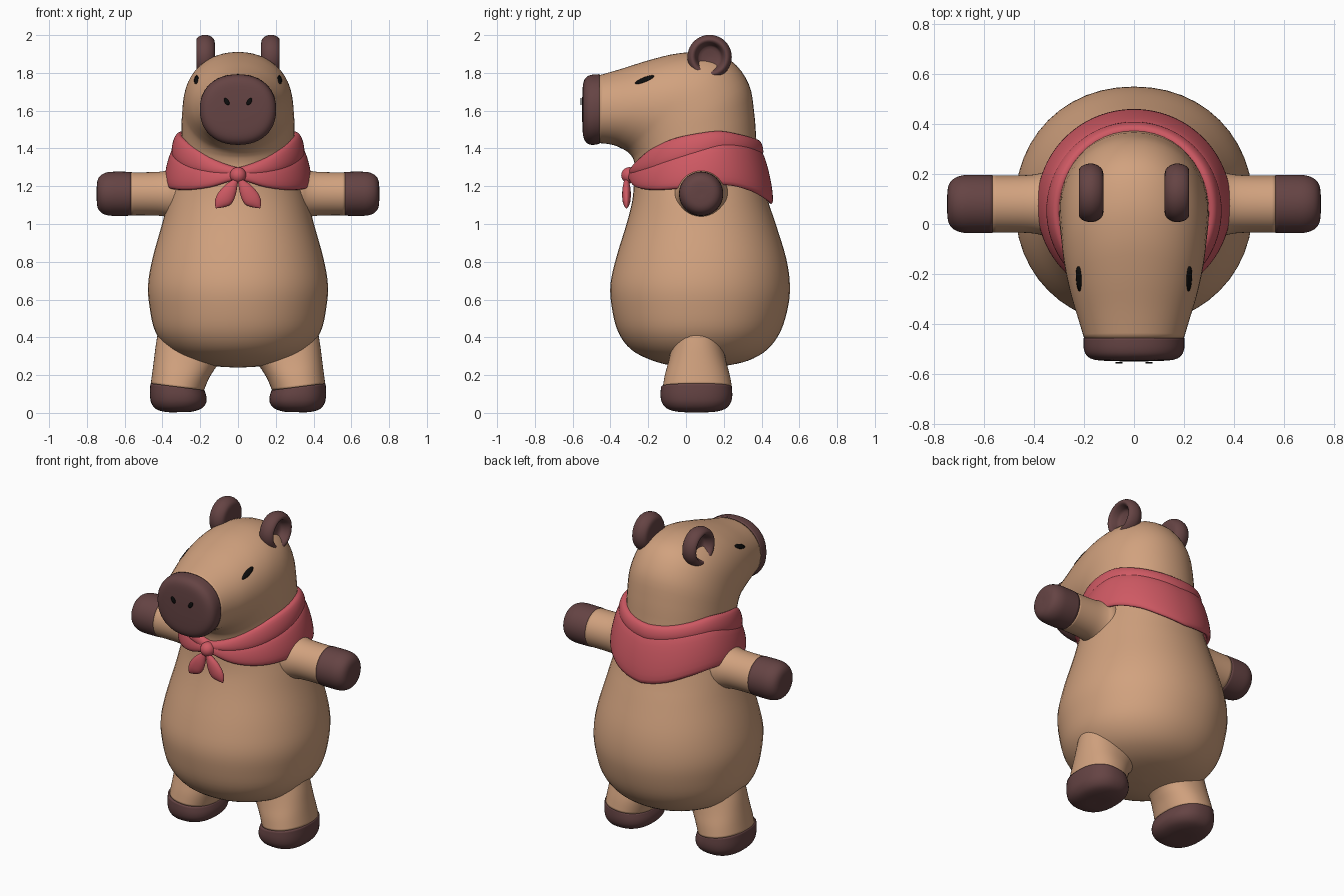
import bpy, bmesh, math
from mathutils import Vector
from mathutils.bvhtree import BVHTree

if "Cube" in bpy.data.objects:
    bpy.data.objects.remove(bpy.data.objects["Cube"])


def material(name, rgb):
    m = bpy.data.materials.new(name)
    m.diffuse_color = (*rgb, 1)
    m.use_nodes = True
    m.node_tree.nodes["Principled BSDF"].inputs["Base Color"].default_value = m.diffuse_color
    return m


TAN = material("tan fur", (0.64, 0.36, 0.21))
BROWN = material("dark brown", (0.13, 0.057, 0.057))
RED = material("scarf red", (0.62, 0.10, 0.125))
BLACK = material("black", (0.004, 0.004, 0.004))


def finish(name, bm, mat, mirror=False, thick=0):
    if not thick:
        bmesh.ops.recalc_face_normals(bm, faces=bm.faces)
    for f in bm.faces:
        f.smooth = True
    me = bpy.data.meshes.new(name)
    bm.to_mesh(me)
    bm.free()
    me.materials.append(mat)
    ob = bpy.data.objects.new(name, me)
    bpy.context.collection.objects.link(ob)
    if thick:
        ob.modifiers.new("thickness", 'SOLIDIFY').thickness = thick
    if mirror:
        ob.modifiers.new("mirror", 'MIRROR').use_mirror_merge = False
    return ob


def spline(rows, n):
    """Catmull-Rom interpolation of equal-length tuples, n steps per span."""
    out = []
    for i in range(len(rows) - 1):
        p = [rows[max(i - 1, 0)], rows[i], rows[i + 1], rows[min(i + 2, len(rows) - 1)]]
        for k in range(n):
            t = k / n
            out.append([0.5 * (2 * b + (c - a) * t + (2 * a - 5 * b + 4 * c - d) * t * t
                               + (3 * b - a - 3 * c + d) * t ** 3) for a, b, c, d in zip(*p)])
    return out + [list(rows[-1])]


def skin(rings, closed=False):
    bm = bmesh.new()
    vs = [[bm.verts.new(p) for p in r] for r in rings]
    m = len(vs[0])
    for a, b in zip(vs, vs[1:] + (vs[:1] if closed else [])):
        for j in range(m):
            bm.faces.new((a[j], a[(j + 1) % m], b[(j + 1) % m], b[j]))
    if not closed:
        bm.faces.new(vs[0])
        bm.faces.new(vs[-1])
    return bm


def loft(rows, place, power=2.0, n=4, sides=48):
    """Each row: first edge (a, z), opposite edge (a, z), half width across."""
    rings = []
    for a0, z0, a1, z1, w in spline(rows, n):
        ring = []
        for j in range(sides):
            t = 2 * math.pi * j / sides
            c, s = [math.copysign(abs(v) ** (2 / power), v) for v in (math.cos(t), math.sin(t))]
            ring.append(place((a0 + a1) / 2 + (a1 - a0) / 2 * c, (z0 + z1) / 2 + (z1 - z0) / 2 * c, w * s))
        rings.append(ring)
    return skin(rings)


def side_on(a, z, w):
    return Vector((w, a, z))


def front_on(y):
    return lambda a, z, w: Vector((a, y + w, z))


# Body, neck and head in one bent loft (front edge, back edge, half width)
body_rows = [
    (.07, .24, .09, .24, .01), (-.06, .248, .21, .25, .14), (-.18, .278, .33, .277, .26),
    (-.29, .335, .43, .335, .365), (-.36, .43, .50, .43, .438), (-.393, .56, .54, .56, .468),
    (-.40, .68, .55, .68, .476), (-.37, .82, .53, .82, .452), (-.315, 1.0, .475, 1.0, .402),
    (-.285, 1.12, .435, 1.12, .37), (-.275, 1.22, .40, 1.26, .333), (-.27, 1.30, .375, 1.42, .303),
    (-.28, 1.345, .362, 1.58, .30), (-.295, 1.368, .333, 1.74, .298), (-.31, 1.382, .24, 1.863, .292),
    (-.325, 1.392, .10, 1.908, .284), (-.345, 1.402, -.05, 1.902, .27), (-.375, 1.415, -.2, 1.866, .25),
    (-.415, 1.424, -.34, 1.822, .224), (-.457, 1.428, -.457, 1.788, .2)]
body_bm = loft(body_rows, side_on, 2.1)
body_tree = BVHTree.FromBMesh(body_bm)
finish("body_and_head", body_bm, TAN)

# Muzzle pad
muzzle_bm = loft([(-.457, 1.424, -.457, 1.793, .202), (-.50, 1.419, -.50, 1.79, .201),
                  (-.528, 1.432, -.528, 1.777, .188), (-.544, 1.465, -.544, 1.745, .156),
                  (-.549, 1.53, -.549, 1.68, .085), (-.55, 1.60, -.55, 1.61, .006)], side_on, 2.2)
muzzle_tree = BVHTree.FromBMesh(muzzle_bm)
finish("muzzle", muzzle_bm, BROWN)


# Arms and hands
def arm_rows(pairs):
    return [(x, 1.16 - r, x, 1.16 + r, r) for x, r in pairs]


finish("arm", loft(arm_rows([(.26, .145), (.33, .14), (.365, .126), (.41, .117), (.48, .114), (.568, .114)]),
                   front_on(.08)), TAN, True)
finish("hand", loft(arm_rows([(.566, .116), (.64, .117), (.69, .114), (.725, .099), (.743, .073),
                              (.748, .035), (.748, .005)]), front_on(.08)), BROWN, True)

# Legs and feet (inner edge, outer edge, half depth)
finish("leg", loft([(.18, .12, .462, .155, .183), (.155, .18, .453, .22, .172), (.125, .23, .444, .29, .156),
                    (.095, .28, .435, .36, .142), (.10, .40, .42, .45, .12)], front_on(.06), 2.2), TAN, True)
finish("foot", loft([(.30, .004, .32, .004, .01), (.245, .006, .375, .004, .09), (.195, .022, .43, .018, .15),
                     (.17, .05, .458, .05, .18), (.167, .085, .466, .095, .19), (.178, .12, .464, .156, .187)],
                    front_on(.055), 2.4), BROWN, True)

# Ears: cupped discs turned about the x axis, hollow facing outward
ear_profile = [(.122, .005), (.122, .07), (.132, .1), (.165, .117), (.2, .112), (.219, .096), (.214, .08),
               (.19, .068), (.165, .055), (.157, .005)]
ear_rings = [[Vector((x, .125 + r * math.cos(t), 1.884 + r * math.sin(t)))
              for t in [2 * math.pi * j / 40 for j in range(40)]] for x, r in spline(ear_profile, 3)]
finish("ear", skin(ear_rings), BROWN, True)


# Neckerchief folds: heights are keyed every 22.5 degrees from front to back
def fold(name, tops, bottoms, top_oval, bottom_oval, thick):
    half = spline(list(zip(tops, bottoms)), 6)
    keys = half + half[-2:0:-1]
    rings = []
    for i, (zt, zb) in enumerate(keys):
        t = 2 * math.pi * i / len(keys)
        out = Vector((math.sin(t), -math.cos(t), 0))

        def edge(oval, z):
            rx, front, back = oval
            return Vector((rx * out.x, (front + back) / 2 + (back - front) / 2 * out.y, z))
        a, b = edge(top_oval, zt), edge(bottom_oval, zb)
        ring = []
        for j in range(20):
            p = 2 * math.pi * j / 20
            s = math.copysign(abs(math.sin(p)) ** .8, math.sin(p))
            ring.append(a.lerp(b, (1 - math.cos(p)) / 2) + out * thick * s)
        rings.append(ring)
    finish(name, skin(rings, True), RED)


middle = [1.265, 1.27, 1.29, 1.325, 1.365, 1.40, 1.395, 1.375, 1.36]
fold("scarf_upper_fold", [1.30, 1.34, 1.40, 1.45, 1.478, 1.492, 1.475, 1.455, 1.445],
     [z - .01 for z in middle], (.31, -.27, .375), (.333, -.28, .388), .027)
fold("scarf_lower_fold", [z + .03 for z in middle],
     [1.235, 1.195, 1.18, 1.185, 1.20, 1.205, 1.175, 1.13, 1.105],
     (.335, -.272, .39), (.376, -.288, .45), .025)

# Knot and tails
knot = bmesh.new()
bmesh.ops.create_uvsphere(knot, u_segments=24, v_segments=16, radius=.043)
bmesh.ops.translate(knot, verts=knot.verts, vec=(0, -.30, 1.258))
finish("scarf_knot", knot, RED)
finish("scarf_tail", loft([(0, 1.225, .02, 1.24, .012), (.012, 1.155, .07, 1.205, .022),
                           (.037, 1.105, .108, 1.16, .022), (.08, 1.088, .122, 1.12, .014),
                           (.115, 1.083, .119, 1.086, .003)], front_on(-.315), sides=24), RED, True)


# Eyes and nostrils: thin oval plates laid on the surface
def plate(name, tree, centre, along, across, view):
    bm = bmesh.new()
    centre, along, across, view = map(Vector, (centre, along, across, view))

    def drop(p):
        hit = tree.ray_cast(p - view, view)
        return bm.verts.new(hit[0] - view * .004)
    mid = drop(centre)
    loops = [[drop(centre + (along * math.cos(t) + across * math.sin(t)) * k)
              for t in [2 * math.pi * j / 20 for j in range(20)]] for k in (.5, 1)]
    for j in range(20):
        n = (j + 1) % 20
        bm.faces.new((mid, loops[0][j], loops[0][n]))
        bm.faces.new((loops[0][j], loops[1][j], loops[1][n], loops[0][n]))
    finish(name, bm, BLACK, True, .005)


plate("eye", body_tree, (0, -.22, 1.765), (0, .05, .02), (0, -.004, .011), (-1, 0, 0))
plate("nostril", muzzle_tree, (.06, 0, 1.648), (.011, 0, .018), (.010, 0, -.006), (0, 1, 0))
